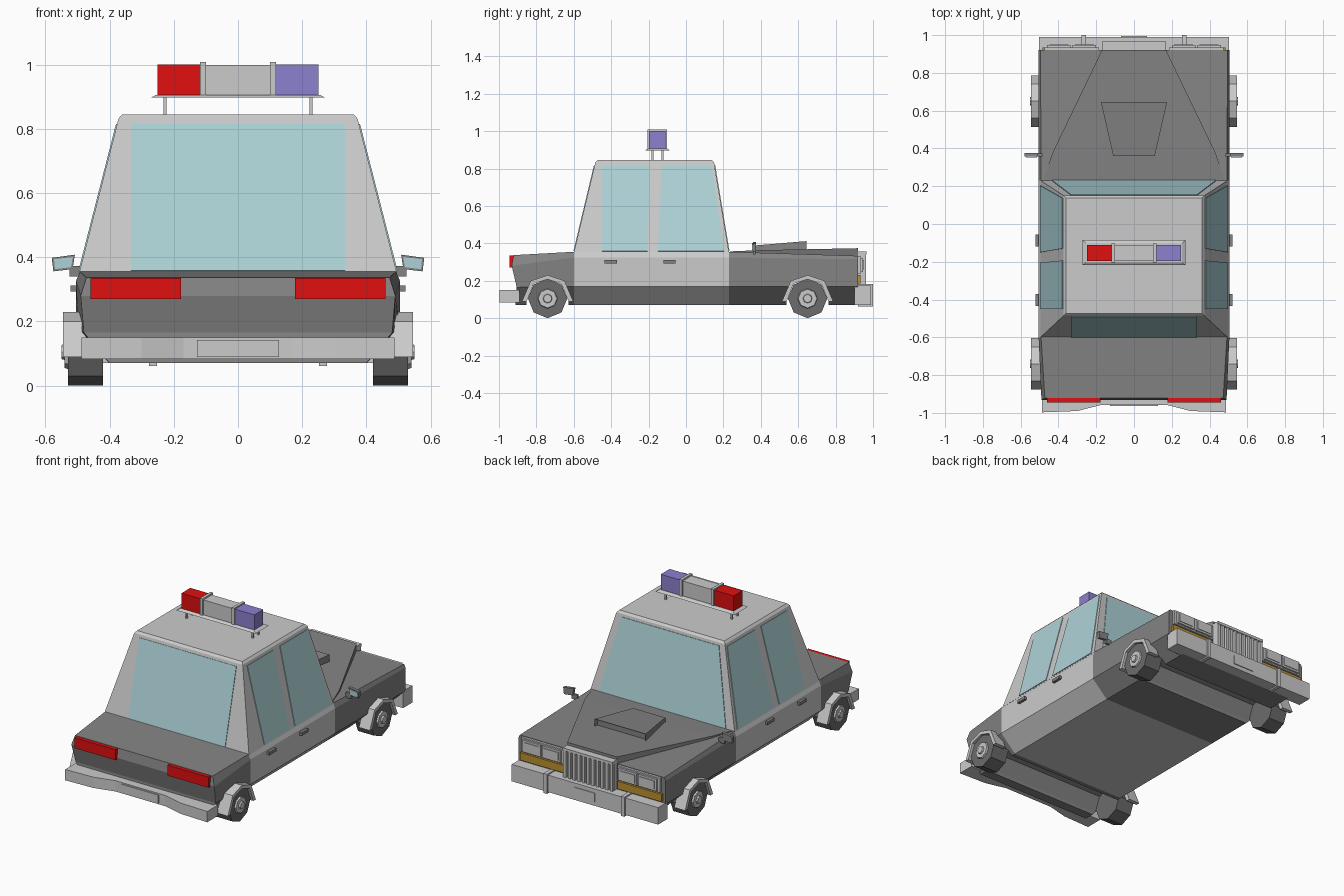
import bpy, bmesh, math
from mathutils import Matrix, Vector

if "Cube" in bpy.data.objects:
    bpy.data.objects.remove(bpy.data.objects["Cube"])


def mat(name, r, g, b):
    m = bpy.data.materials.new(name)
    m.diffuse_color = (r, g, b, 1)
    m.use_nodes = True
    m.node_tree.nodes["Principled BSDF"].inputs["Base Color"].default_value = m.diffuse_color
    return m


DARK = mat("dark_paint", .23, .23, .23)
LIGHT = mat("light_paint", .8, .8, .8)
TYRE = mat("tyre_rubber", .15, .15, .15)
RED = mat("red_lens", .75, .005, .005)
BLUE = mat("blue_lens", .26, .22, .62)
GLASS = mat("glass", .42, .65, .68)
AMBER = mat("amber_lens", .5, .28, .03)


def finish(name, bm, m=None, mirror=False):
    bmesh.ops.recalc_face_normals(bm, faces=bm.faces)
    me = bpy.data.meshes.new(name)
    bm.to_mesh(me)
    bm.free()
    ob = bpy.data.objects.new(name, me)
    bpy.context.collection.objects.link(ob)
    if m:
        me.materials.append(m)
    if mirror:
        ob.modifiers.new("mirror", 'MIRROR')
    return ob


def hull(name, pts, m=None, mirror=False, both=False):
    """Convex solid; both=True adds the x-flipped points."""
    bm = bmesh.new()
    for x, y, z in pts:
        bm.verts.new((x, y, z))
        if both:
            bm.verts.new((-x, y, z))
    bmesh.ops.convex_hull(bm, input=bm.verts[:])
    bmesh.ops.dissolve_limit(bm, angle_limit=.01, verts=bm.verts[:], edges=bm.edges[:])
    return finish(name, bm, m, mirror)


def box(name, x0, x1, y0, y1, z0, z1, m=None, mirror=False):
    return hull(name, [(x, y, z) for x in (x0, x1) for y in (y0, y1) for z in (z0, z1)], m, mirror)


def prism(name, pts, axis, lo, hi, m=None, mirror=False):
    """Extrude an outline along axis: 'x' outline is (y, z), 'z' outline is (x, y)."""
    bm = bmesh.new()
    place = (lambda p, d: (d, *p)) if axis == 'x' else (lambda p, d: (*p, d))
    a, b = ([bm.verts.new(place(p, d)) for p in pts] for d in (lo, hi))
    bm.faces.new(a)
    bm.faces.new(b[::-1])
    for i in range(len(pts)):
        j = (i + 1) % len(pts)
        bm.faces.new((a[i], b[i], b[j], a[j]))
    return finish(name, bm, m, mirror)


def disc(name, x0, x1, y, z, r0, r1, m=None):
    """Eight-sided drum along x, mirrored to the other side."""
    bm = bmesh.new()
    mx = Matrix.Translation(((x0 + x1) / 2, y, z)) @ Matrix.Rotation(math.pi / 2, 4, 'Y')
    bmesh.ops.create_cone(bm, cap_ends=True, segments=8, radius1=r0, radius2=r1, depth=x1 - x0, matrix=mx)
    return finish(name, bm, m, True)


def panel(name, pts, m, mirror=False):
    bm = bmesh.new()
    bm.faces.new([bm.verts.new(p) for p in pts])
    ob = finish(name, bm, m)
    s = ob.modifiers.new("thickness", 'SOLIDIFY')
    s.thickness, s.offset = .006, 0
    if mirror:
        ob.modifiers.new("mirror", 'MIRROR')
    return ob


# Lower body: half sections lofted along y, doors in light paint
sections = [
    [(.40, -.912, .07), (.48, -.905, .165), (.49, -.932, .28), (.472, -.922, .337)],
    [(.40, -.60, .07), (.505, -.60, .17), (.505, -.60, .325), (.492, -.60, .355)],
    [(.40, .23, .07), (.505, .23, .17), (.505, .23, .325), (.492, .23, .355)],
    [(.40, .92, .07), (.505, .92, .17), (.505, .92, .315), (.495, .92, .333)]]
bm = bmesh.new()
rings = [[bm.verts.new(p) for p in s] + [bm.verts.new((-x, y, z)) for x, y, z in s[::-1]] for s in sections]
for k in range(3):
    for i in range(8):
        j = (i + 1) % 8
        f = bm.faces.new((rings[k][i], rings[k][j], rings[k + 1][j], rings[k + 1][i]))
        f.material_index = int(k == 1)
for r in (rings[0], rings[3]):
    for i in range(3):
        bm.faces.new((r[i], r[i + 1], r[6 - i], r[7 - i]))
body = finish("lower_body", bm, DARK)
body.data.materials.append(LIGHT)

# Wheels, arches and wheel wells
outer = [(-.137, .09), (-.09, .20), (0, .23), (.09, .20), (.137, .09)]
inner = [(.112, .09), (.075, .183), (0, .208), (-.075, .183), (-.112, .09)]
for tag, cy in (("rear", -.74), ("front", .65)):
    well = prism(tag + "_well_cutter", [(cy + a, b) for a, b in inner + [(-.112, 0), (.112, 0)]], 'x', -.7, .7, DARK)
    well.hide_render = True
    well.hide_viewport = True
    cut = body.modifiers.new(tag + "_well", 'BOOLEAN')
    cut.operation, cut.object, cut.solver = 'DIFFERENCE', well, 'EXACT'
    prism(tag + "_wheel_arch", [(cy + a, b) for a, b in outer + inner], 'x', .47, .545, None, True)
    disc(tag + "_tyre", .42, .53, cy, .105, .105, .105, TYRE)
    disc(tag + "_hub", .50, .54, cy, .105, .062, .05)
    disc(tag + "_hub_cap", .53, .55, cy, .105, .028, .022)

# Cabin with a narrow chamfer round the roof
hull("cabin", [(.495, -.60, .35), (.495, .23, .35), (.372, -.485, .832), (.372, .15, .832),
               (.36, -.473, .845), (.36, .138, .845)], LIGHT, both=True)


def side_x(z): return .496 - .256 * (z - .35)
def front_y(z): return .231 - .166 * (z - .35)
def rear_y(z): return -.601 + .239 * (z - .35)


lo, hi = .358, .815
panel("windshield", [(x, front_y(z), z) for x, z in ((-.435, lo), (.435, lo), (.335, hi), (-.335, hi))], GLASS)
panel("rear_window", [(x, rear_y(z), z) for x, z in ((-.333, lo), (.333, lo), (.333, hi), (-.333, hi))], GLASS)
for tag, ys in (("front", (-.15, .203, .137, -.13)), ("rear", (-.45, -.205, -.193, -.45))):
    panel(tag + "_side_window", [(side_x(z), y, z) for y, z in zip(ys, (lo, lo, hi, hi))], GLASS, True)
for tag, y in (("front", -.12), ("rear", -.435)):
    box(tag + "_door_handle", .50, .522, y, y + .065, .293, .312, DARK, True)

# Raised bonnet and air scoop
hull("bonnet", [(.48, .235, .34), (.48, .235, .357), (.43, .38, .335), (.43, .38, .363),
                (.17, .92, .31), (.17, .92, .374)], DARK, both=True)
scoop = hull("air_scoop", [(.11, .36, .34), (.11, .36, .388), (.175, .645, .34), (.175, .645, .412)], DARK, both=True)
bm = bmesh.new()
bm.from_mesh(scoop.data)
face = [max(bm.faces, key=lambda f: f.normal.y)]
bmesh.ops.inset_region(bm, faces=face, thickness=.008)
bmesh.ops.translate(bm, verts=face[0].verts[:], vec=Vector((0, -.02, 0)))
bm.to_mesh(scoop.data)
bm.free()

# Front end: grille, lamps, bumper
box("grille_shell", -.17, .17, .90, .945, .17, .357)
box("grille_top", -.17, .17, .90, .965, .34, .357)
for i in range(11):
    x = -.16 + i * .032
    box("grille_bar", x - .009, x + .009, .93, .962, .17, .345)
box("headlight_frame", .185, .475, .90, .935, .24, .33, None, True)
for x in (.20, .335):
    box("headlight_rim", x, x + .125, .92, .947, .248, .322, None, True)
    box("headlight", x + .012, x + .113, .94, .951, .26, .31, LIGHT, True)
box("turn_signal", .185, .485, .90, .934, .185, .232, AMBER, True)
box("front_bumper", -.502, .502, .90, .99, .07, .175)
box("bumper_guard", .253, .277, .92, 1.0, .062, .183, None, True)
box("front_plate", -.07, .07, .98, .995, .095, .15)

# Rear end: notched bumper, plate, tail lights
half = [(.487, -.89), (.487, -.997), (.30, -.99), (.17, -.957)]
prism("rear_bumper", half + [(-x, y) for x, y in half[::-1]], 'z', .083, .15)
box("rear_plate", -.127, .127, -.963, -.95, .09, .142)
box("tail_light", .178, .46, -.945, -.90, .27, .335, RED, True)

# Wing mirrors
hull("mirror_housing", [(x, y, z) for y in (.357, .375) for x, z in
                        ((.515, .363), (.575, .356), (.58, .398), (.508, .408))], DARK, True)
panel("mirror_glass", [(.52, .356, .369), (.57, .356, .363), (.573, .356, .394), (.514, .356, .401)], GLASS, True)
box("mirror_stem", .485, .525, .358, .372, .34, .372, DARK, True)

# Roof light bar
hull("light_bar_base", [(sx * x, -.152 + sy * d, z) for sx in (-1, 1) for sy in (-1, 1)
                        for x, d, z in ((.272, .066, .897), (.255, .052, .906))])
for y in (-.18, -.125):
    box("light_bar_leg", .222, .232, y - .005, y + .005, .84, .90, None, True)
box("red_beacon", -.25, -.11, -.197, -.11, .903, 1.0, RED)
box("siren_speaker", -.112, .112, -.195, -.112, .903, .998)
box("blue_beacon", .11, .25, -.197, -.11, .903, 1.0, BLUE)
box("beacon_divider", .10, .118, -.205, -.102, .90, 1.008, None, True)
